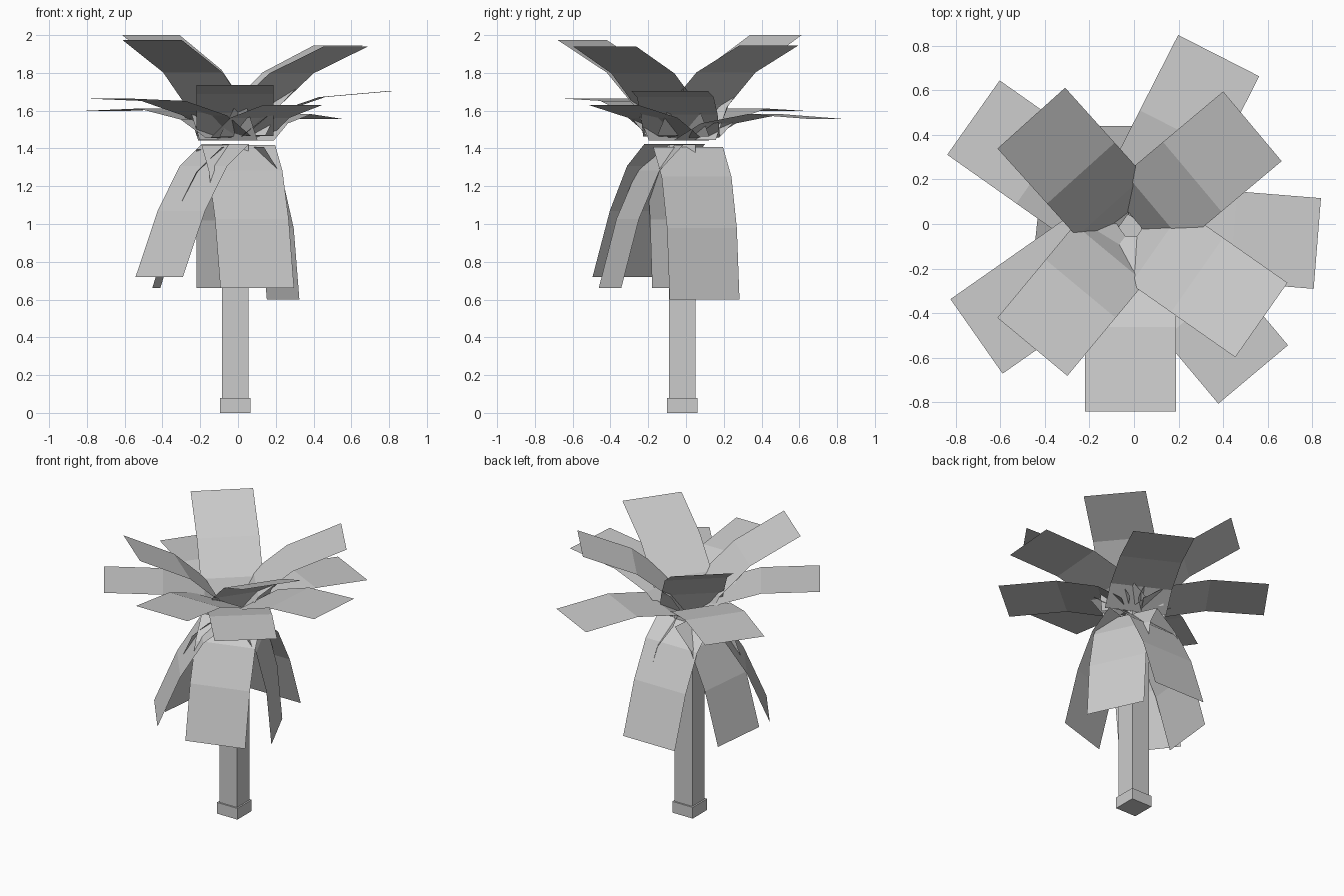
import bpy
from math import cos, sin, radians

if "Cube" in bpy.data.objects:
    bpy.data.objects.remove(bpy.data.objects["Cube"])

CX, CY = -0.015, -0.02      # trunk axis
HALF_WIDTH = 0.204          # half width of every leaf
LENGTHS = (0.38, 0.28, 0.19)  # leaf segments, tip to base


def box(name, half, z0, z1):
    bpy.ops.mesh.primitive_cube_add(size=1, location=(CX, CY, (z0 + z1) / 2))
    ob = bpy.context.object
    ob.name = name
    ob.scale = (2 * half, 2 * half, z1 - z0)
    bpy.ops.object.transform_apply(location=False, rotation=False, scale=True)


def leaf(name, heading, r, z, slope, bends):
    """Three-segment strip, traced from its tip at radius r, height z inwards."""
    profile = [(r, z)]
    for length, bend in zip(LENGTHS, (0, *bends)):
        a = radians(slope + bend)
        r, z = r - length * cos(a), z - length * sin(a)
        profile.append((r, z))
    h = radians(heading)
    verts = []
    for pr, pz in profile:
        for side in (-HALF_WIDTH, HALF_WIDTH):
            verts.append((CX + pr * cos(h) - side * sin(h),
                          CY + pr * sin(h) + side * cos(h), pz))
    faces = [(2 * i, 2 * i + 1, 2 * i + 3, 2 * i + 2) for i in range(3)]
    mesh = bpy.data.meshes.new(name)
    mesh.from_pydata(verts, [], faces)
    bpy.context.collection.objects.link(bpy.data.objects.new(name, mesh))


# Trunk and its foot
box("trunk", 0.07, 0.08, 1.42)
box("trunk_foot", 0.081, 0.0, 0.08)

# Leaves by tier: heading, tip radius, tip height, tip slope
tiers = {
    "upper_leaf": ((16, 36), [
        (132, 0.666, 2.0, 29), (40, 0.713, 1.945, 22),
        (-35, 0.716, 1.94, 22), (230.3, 0.69, 1.975, 27)]),
    "middle_leaf": ((14, 33), [
        (-90, 0.82, 1.735, 7), (-4.6, 0.84, 1.705, 5),
        (63, 0.87, 1.555, -4), (144.8, 0.863, 1.598, -2),
        (215, 0.844, 1.665, 2), (-50, 0.855, 1.63, 0)]),
    "lower_leaf": ((9, 29), [
        (218, 0.51, 0.72, -67), (-73, 0.40, 0.66, -75),
        (25, 0.28, 0.60, -85), (90, 0.46, 0.66, -71),
        (174, 0.42, 0.66, -73)]),
}
for name, (bends, leaves) in tiers.items():
    for i, (heading, r, z, slope) in enumerate(leaves, 1):
        leaf(f"{name}_{i}", heading, r, z, slope, bends)
